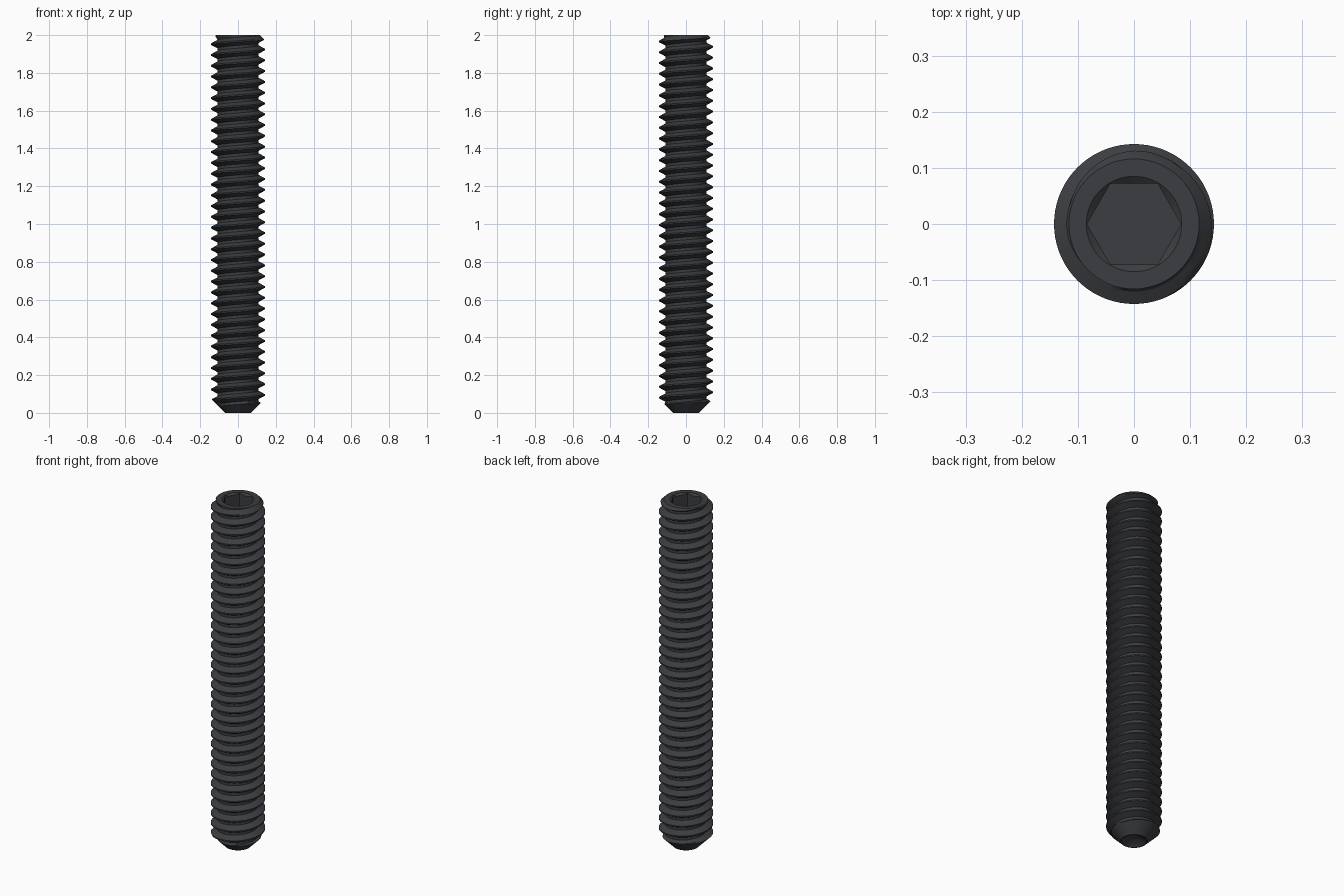
import bpy, bmesh
from math import sin, cos, pi, radians

if "Cube" in bpy.data.objects:
    bpy.data.objects.remove(bpy.data.objects["Cube"])

H = 2.0                      # overall length
N = 72                       # columns around the axis
TURNS = 35
P = H / TURNS                # thread pitch
CREST, ROOT = 0.1425, 0.109  # thread radii
TIP, TOP = 0.069, 0.116      # radii of the end faces
APOTHEM, SINK = 0.0725, 0.085
PHASE = 0.038                # crest height at angle 0
STEPS = (-0.375, -0.27, -0.17, -0.0625, 0.0625, 0.17, 0.27, 0.375)


def thread_radius(f, z):
    """Thread flank profile, trimmed by the cone point and the top chamfer."""
    t = min(max((abs(f) - 0.0625) / 0.3125, 0), 1)
    r = CREST + (ROOT - CREST) * t
    if z < 0.05:
        r = TIP + z
    if z > 1.985:
        r = max(r, TOP)
    return min(r, TIP + z, TOP + H - z)


def column(i):
    """Radius and height points along one meridian, cup point to socket floor."""
    a = 2 * pi * i / N
    pts = [(0, 0.045), (TIP - 0.006, 0.0), (TIP, 0.0)]
    # helical thread
    for t in range(-3, TURNS + 3):
        for f in STEPS:
            z = min(max(PHASE + P * (t + f + i / N), 0), H)
            fz = ((z - PHASE) / P - i / N + 0.5) % 1 - 0.5
            pts.append((thread_radius(fz, z), z))
    # hex socket with a countersunk rim
    hexr = APOTHEM / cos((a % (pi / 3)) - pi / 6)
    rim = min(hexr, SINK - 0.0005)
    pts += [(TOP, H), (SINK, H), (rim, H - (SINK - rim) * 0.8),
            (rim, H - 0.15), (0, H - 0.15)]
    return [(r * cos(a), r * sin(a), z) for r, z in pts]


# set screw body
bm = bmesh.new()
cols = [[bm.verts.new(p) for p in column(i)] for i in range(N + 1)]
for c0, c1 in zip(cols, cols[1:]):
    for j in range(len(c0) - 1):
        bm.faces.new((c0[j], c1[j], c1[j + 1], c0[j + 1]))
bmesh.ops.remove_doubles(bm, verts=bm.verts, dist=1e-5)
bmesh.ops.dissolve_degenerate(bm, edges=bm.edges, dist=1e-6)
bmesh.ops.recalc_face_normals(bm, faces=bm.faces)
mesh = bpy.data.meshes.new("set_screw")
bm.to_mesh(mesh)
bm.free()
screw = bpy.data.objects.new("set_screw", mesh)
bpy.context.collection.objects.link(screw)

# black finish
mat = bpy.data.materials.new("black_steel")
mat.diffuse_color = (0.045, 0.047, 0.052, 1)
mat.use_nodes = True
mat.node_tree.nodes["Principled BSDF"].inputs["Base Color"].default_value = mat.diffuse_color
mesh.materials.append(mat)

bpy.context.view_layer.objects.active = screw
screw.select_set(True)
bpy.ops.object.shade_smooth_by_angle(angle=radians(25))
